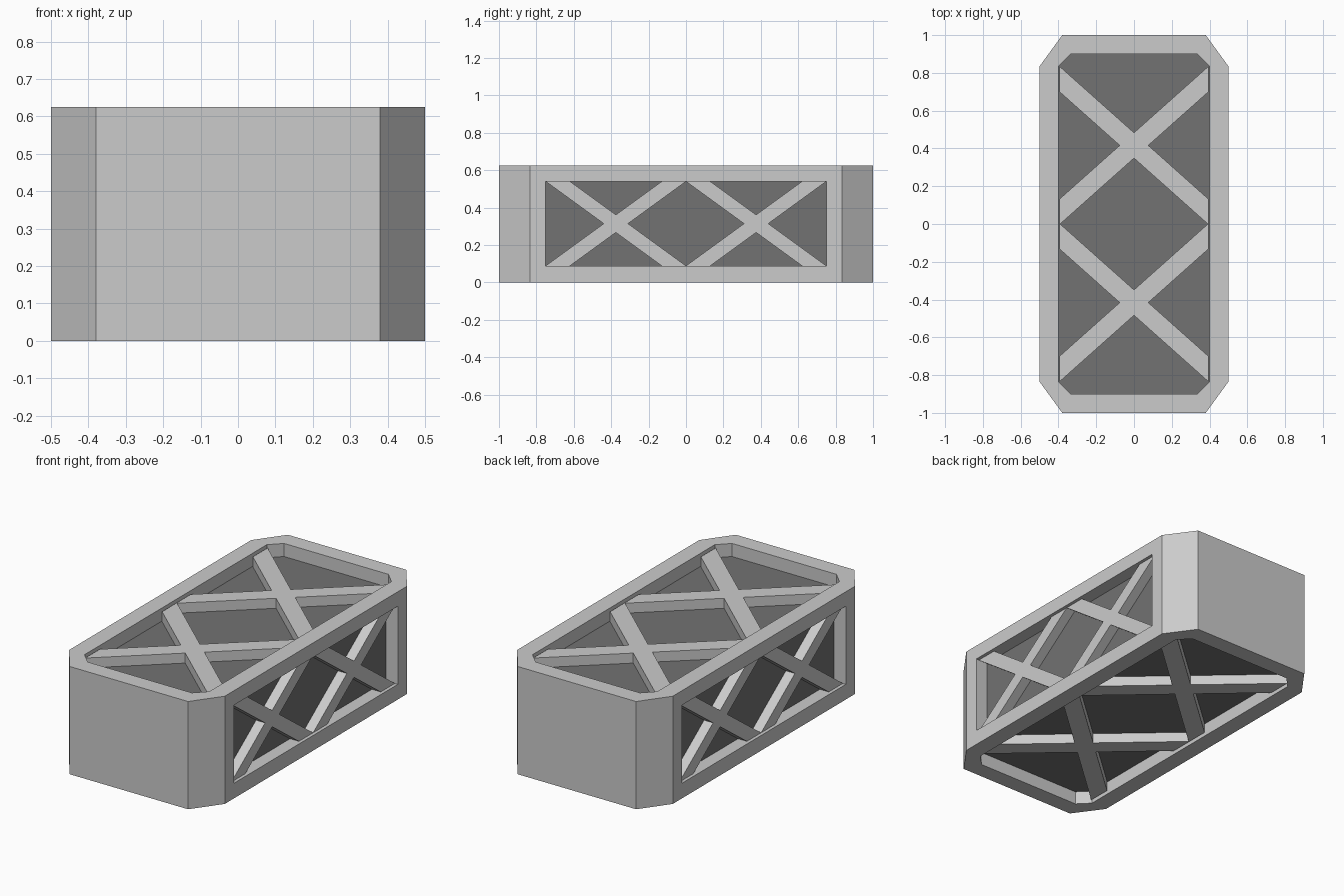
import bpy, bmesh
from mathutils import Vector

if "Cube" in bpy.data.objects:
    bpy.data.objects.remove(bpy.data.objects["Cube"])

H = 0.625       # total height
DEPTH = 0.076   # recess depth down to the dark panel
DROP = 0.018    # braces sit this far below the rim

dark = bpy.data.materials.new("dark_panel")
dark.diffuse_color = (0.17, 0.17, 0.17, 1)
dark.use_nodes = True
dark.node_tree.nodes["Principled BSDF"].inputs["Base Color"].default_value = dark.diffuse_color


def prism(name, pts, axis, lo, hi, mat=None):
    """Extrude a 2D outline: axis 'z' uses (x, y) points, axis 'x' uses (y, z)."""
    lo, hi = min(lo, hi), max(lo, hi)
    def to3(p, h):
        return Vector((p[0], p[1], h)) if axis == 'z' else Vector((h, p[0], p[1]))
    bm = bmesh.new()
    face = bm.faces.new([bm.verts.new(to3(p, lo)) for p in pts])
    new = bmesh.ops.extrude_face_region(bm, geom=[face])
    verts = [g for g in new["geom"] if isinstance(g, bmesh.types.BMVert)]
    bmesh.ops.translate(bm, verts=verts, vec=to3((0, 0), hi - lo))
    bmesh.ops.recalc_face_normals(bm, faces=bm.faces)
    me = bpy.data.meshes.new(name)
    bm.to_mesh(me)
    bm.free()
    ob = bpy.data.objects.new(name, me)
    bpy.context.collection.objects.link(ob)
    if mat:
        me.materials.append(mat)
    return ob


def octagon(x, y, cx, cy):
    """Rectangle with chamfered corners."""
    return [(x - cx, -y), (x, -y + cy), (x, y - cy), (x - cx, y),
            (cx - x, y), (-x, y - cy), (-x, cy - y), (cx - x, -y)]


def cross(u, rise, w):
    """X-shaped outline with ends cut flat at +-u."""
    s = rise / u
    half = [(0, w), (u, rise + w), (u, rise - w), (w / s, 0),
            (u, w - rise), (u, -rise - w)]
    return half + [(-a, -b) for a, b in half]


# Chamfered body
body = prism("body", octagon(0.5, 1.0, 0.12, 0.165), 'z', 0, H)

# Outlines of recesses and braces
top_outline = octagon(0.4, 0.9, 0.065, 0.065)
side_outline = [(-0.75, 0.088), (0.75, 0.088), (0.75, 0.541), (-0.75, 0.541)]
top_cross = cross(0.395, 0.352, 0.0675)
side_cross = [(v, u) for u, v in cross(0.2255, 0.31, 0.065)]

# name, axis, surface coordinate, outward sign, recess outline, brace outline, brace centres
sides = [
    ("top", 'z', H, 1, top_outline, top_cross, [(0, -0.416), (0, 0.416)]),
    ("bottom", 'z', 0, -1, top_outline, top_cross, [(0, -0.416), (0, 0.416)]),
    ("right", 'x', 0.5, 1, side_outline, side_cross, [(-0.375, 0.3145), (0.375, 0.3145)]),
    ("left", 'x', -0.5, -1, side_outline, side_cross, [(-0.375, 0.3145), (0.375, 0.3145)]),
]

for name, axis, pos, sgn, outline, brace, centres in sides:
    # Recess cut into the body
    cutter = prism(name + "_recess_cutter", outline, axis,
                   pos + sgn * 0.1, pos - sgn * (DEPTH + 0.004))
    cutter.hide_render = True
    cutter.hide_set(True)
    mod = body.modifiers.new(name + "_recess", 'BOOLEAN')
    mod.operation = 'DIFFERENCE'
    mod.solver = 'EXACT'
    mod.object = cutter
    # Dark panel on the recess floor
    prism(name + "_panel", outline, axis,
          pos - sgn * DEPTH, pos - sgn * (DEPTH + 0.004), dark)
    # Two X braces over the panel
    for i, (a, b) in enumerate(centres):
        prism(f"{name}_brace_{i + 1}", [(p + a, q + b) for p, q in brace], axis,
              pos - sgn * DROP, pos - sgn * DEPTH)
